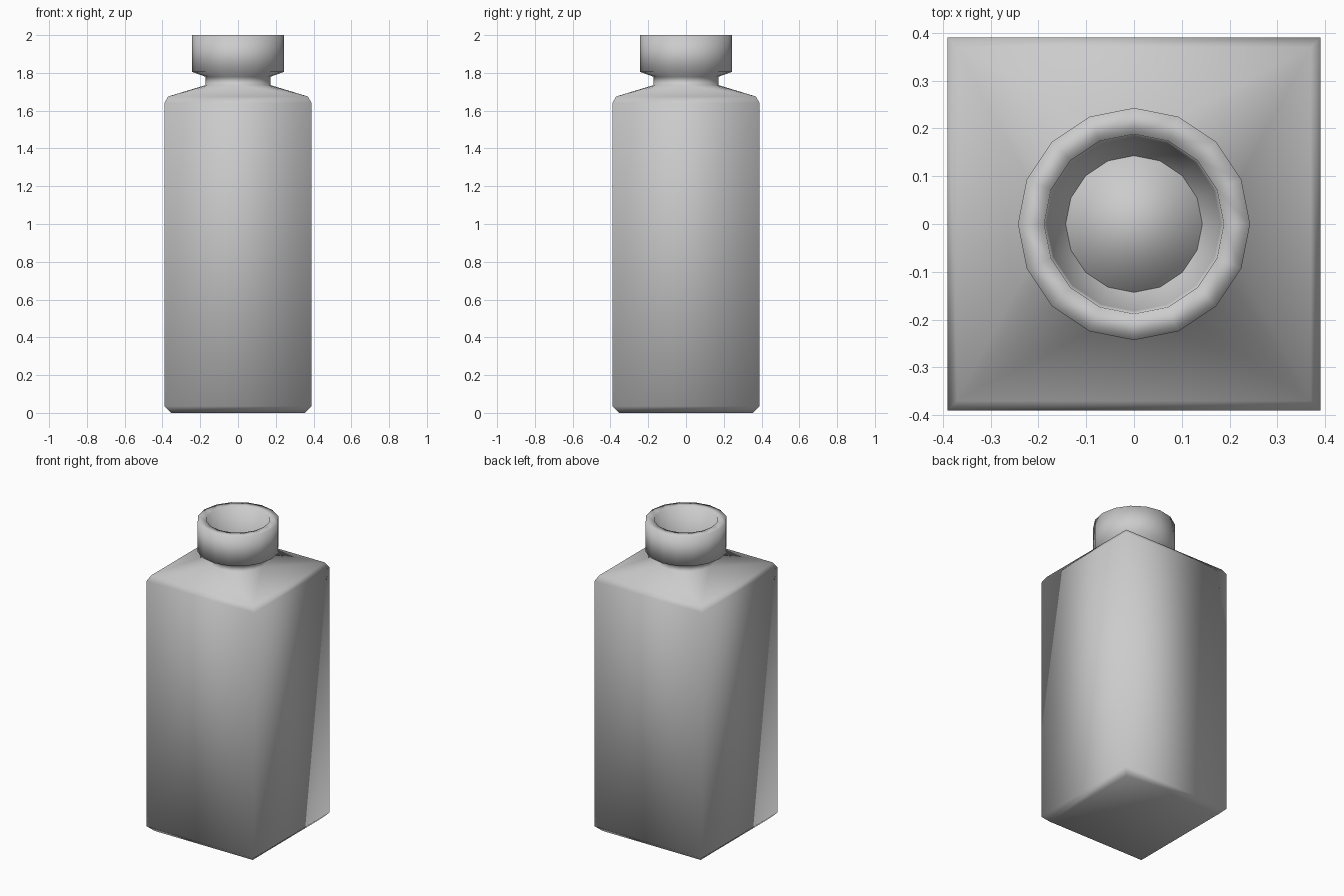
import bpy, bmesh
from math import cos, sin, pi

if "Cube" in bpy.data.objects:
    bpy.data.objects.remove(bpy.data.objects["Cube"])

SIDES = 16


def square_ring(bm, half, z):
    return [bm.verts.new((sx * half, sy * half, z))
            for sx, sy in ((1, 1), (-1, 1), (-1, -1), (1, -1))]


def round_ring(bm, radius, z):
    return [bm.verts.new((radius * cos(2 * pi * i / SIDES),
                          radius * sin(2 * pi * i / SIDES), z)) for i in range(SIDES)]


def bridge(bm, low, high):
    n = len(low)
    for i in range(n):
        j = (i + 1) % n
        bm.faces.new((low[i], low[j], high[j], high[i]))


def finish(bm, name):
    for f in bm.faces:
        f.smooth = True
    mesh = bpy.data.meshes.new(name)
    bm.to_mesh(mesh)
    bm.free()
    obj = bpy.data.objects.new(name, mesh)
    bpy.context.collection.objects.link(obj)
    return obj


# Bottle: square body with chamfered base and shoulder edge
bm = bmesh.new()
body = [square_ring(bm, h, z) for h, z in
        ((0.355, 0.0), (0.39, 0.035), (0.39, 1.64), (0.37, 1.675))]
bm.faces.new(body[0][::-1])
for a, b in zip(body, body[1:]):
    bridge(bm, a, b)

# Neck, flared lip and inside of the mouth
neck = [round_ring(bm, r, z) for r, z in
        ((0.173, 1.735), (0.173, 1.78), (0.243, 1.805), (0.243, 2.0),
         (0.188, 2.0), (0.182, 1.83), (0.143, 1.77))]
for a, b in zip(neck, neck[1:]):
    bridge(bm, a, b)

# Shoulder: each square corner fans out to a quarter of the neck
for c in range(4):
    corner = body[-1][c]
    for k in range(4):
        i = c * 4 + k
        bm.faces.new((corner, neck[0][(i + 1) % SIDES], neck[0][i]))
    bm.faces.new((corner, body[-1][(c + 1) % 4], neck[0][(c * 4 + 4) % SIDES]))
finish(bm, "bottle")

# Filling that closes the bottom of the mouth
bm = bmesh.new()
bottom = round_ring(bm, 0.143, 1.74)
top = round_ring(bm, 0.143, 1.77)
bridge(bm, bottom, top)
bm.faces.new(top)
bm.faces.new(bottom[::-1])
finish(bm, "filling")
